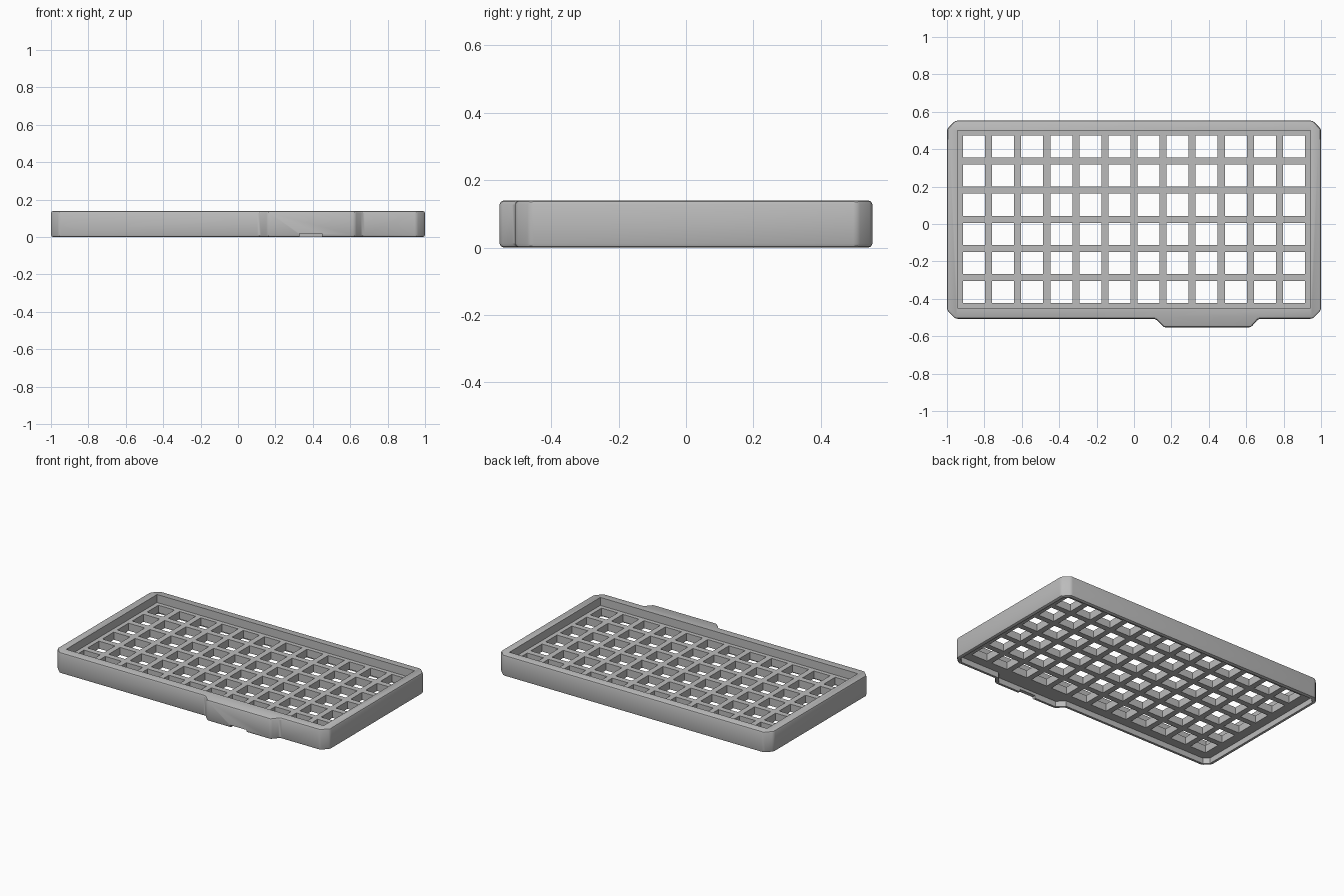
import bpy
import bmesh
import math

default = bpy.data.objects.get("Cube")
if default:
    bpy.data.objects.remove(default, do_unlink=True)

# Single matte grey
GREY = (0.5, 0.5, 0.5, 1.0)
mat = bpy.data.materials.new("plain grey")
mat.use_nodes = True
mat.diffuse_color = GREY
mat.node_tree.nodes["Principled BSDF"].inputs["Base Color"].default_value = GREY

HEIGHT = 0.14
PLATE_LOW, PLATE_HIGH = 0.037, 0.087
COLS, ROWS, PITCH, HOLE = 12, 6, 0.1555, 0.118
GRID_Y = 0.025


def outline(inset):
    """Case footprint with cut corners and the front tab, shrunk by inset."""
    x, back, front, tab = 1 - inset, 0.553 - inset, -0.507 + inset, -0.553 + inset
    c = 0.045 - inset * 0.58
    s = inset * 0.45
    return [(-x, front + c), (-x + c, front),
            (0.115 + s, front), (0.16 + s, tab), (0.625 - s, tab), (0.665 - s, front),
            (x - c, front), (x, front + c),
            (x, back - c), (x - c, back), (-x + c, back), (-x, back - c)]


def rect(x0, x1, y0, y1):
    return [(x0, y0), (x1, y0), (x1, y1), (x0, y1)]


def prisms(name, profiles, z0, z1):
    """One object holding an upright prism for each profile."""
    bm = bmesh.new()
    for pts in profiles:
        low = [bm.verts.new((x, y, z0)) for x, y in pts]
        high = [bm.verts.new((x, y, z1)) for x, y in pts]
        bm.faces.new(low[::-1])
        bm.faces.new(high)
        n = len(pts)
        for i in range(n):
            j = (i + 1) % n
            bm.faces.new((low[i], low[j], high[j], high[i]))
    mesh = bpy.data.meshes.new(name)
    bm.to_mesh(mesh)
    bm.free()
    mesh.materials.append(mat)
    ob = bpy.data.objects.new(name, mesh)
    bpy.context.collection.objects.link(ob)
    return ob


# Solid case with softened edges
case = prisms("keyboard_case", [outline(0)], 0, HEIGHT)
bevel = case.modifiers.new("soft_edges", "BEVEL")
bevel.width = 0.012
bevel.segments = 2
bevel.limit_method = "ANGLE"

# Grid of square openings
holes = []
for col in range(COLS):
    for row in range(ROWS):
        cx = (col - (COLS - 1) / 2) * PITCH
        cy = GRID_Y + (row - (ROWS - 1) / 2) * PITCH
        h = HOLE / 2
        holes.append(rect(cx - h, cx + h, cy - h, cy + h))

# Top recess, underside recess, openings and the notch under the tab
cutters = [
    prisms("top_recess_cutter", [rect(-0.943, 0.943, -0.45, 0.5)], PLATE_HIGH, 0.3),
    prisms("underside_cutter", [outline(0.024)], -0.1, PLATE_LOW),
    prisms("opening_cutter", holes, -0.05, 0.2),
    prisms("notch_cutter", [rect(0.33, 0.45, -0.6, -0.5)], -0.1, 0.018),
]
for cutter in cutters:
    cutter.hide_render = True
    cut = case.modifiers.new(cutter.name, "BOOLEAN")
    cut.operation = "DIFFERENCE"
    cut.solver = "EXACT"
    cut.object = cutter

# Bake the cuts and drop the cutters
graph = bpy.context.evaluated_depsgraph_get()
baked = bpy.data.meshes.new_from_object(case.evaluated_get(graph))
case.modifiers.clear()
case.data = baked
baked.materials.clear()
baked.materials.append(mat)
for cutter in cutters:
    bpy.data.objects.remove(cutter, do_unlink=True)

# Smooth shading with crisp edges
bpy.ops.object.select_all(action="DESELECT")
case.select_set(True)
bpy.context.view_layer.objects.active = case
bpy.ops.object.shade_smooth_by_angle(angle=math.radians(30))
